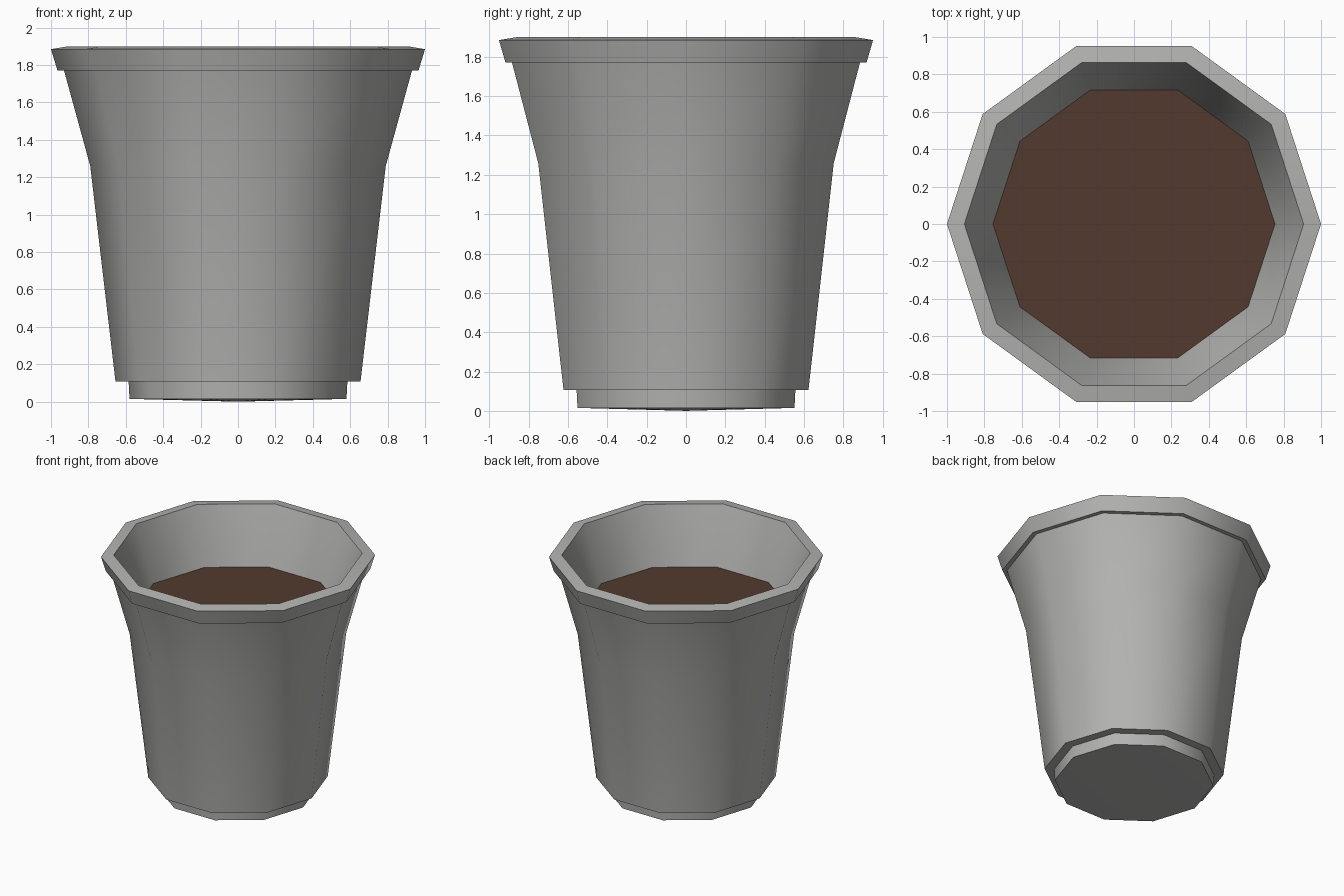
import bpy, bmesh, math

if "Cube" in bpy.data.objects:
    bpy.data.objects.remove(bpy.data.objects["Cube"])

SIDES = 10

def material(name, rgb):
    m = bpy.data.materials.new(name)
    m.diffuse_color = (*rgb, 1)
    m.use_nodes = True
    m.node_tree.nodes["Principled BSDF"].inputs["Base Color"].default_value = m.diffuse_color
    return m

def lathe(name, profile, mat):
    """Turn a (radius, height) profile round z; radius 0 closes to a point."""
    bm = bmesh.new()
    rings = []
    for r, z in profile:
        if r == 0:
            rings.append([bm.verts.new((0, 0, z))] * SIDES)
        else:
            rings.append([bm.verts.new((r * math.cos(i * math.tau / SIDES),
                                        r * math.sin(i * math.tau / SIDES), z))
                          for i in range(SIDES)])
    for a, b in zip(rings, rings[1:]):
        for i in range(SIDES):
            j = (i + 1) % SIDES
            bm.faces.new(list(dict.fromkeys((a[i], a[j], b[j], b[i]))))
    me = bpy.data.meshes.new(name)
    bm.to_mesh(me)
    bm.free()
    ob = bpy.data.objects.new(name, me)
    bpy.context.collection.objects.link(ob)
    me.materials.append(mat)
    bpy.ops.object.select_all(action='DESELECT')
    ob.select_set(True)
    bpy.context.view_layer.objects.active = ob
    bpy.ops.object.shade_smooth_by_angle(angle=math.radians(40))
    return ob

grey = material("pot grey", (0.45, 0.45, 0.44))
brown = material("soil brown", (0.085, 0.042, 0.026))

# pot: foot, tapered wall, flared top, rim, inner wall and inner floor
lathe("pot", [(0, 0.0), (0.58, 0.015), (0.585, 0.107), (0.655, 0.107),
              (0.79, 1.26), (0.93, 1.77), (0.965, 1.77), (1.0, 1.885),
              (0.907, 1.90), (0.74, 1.42), (0.69, 1.2), (0, 1.2)], grey)

# soil surface inside the pot
lathe("soil", [(0, 1.30), (0.71, 1.30), (0.756, 1.46), (0, 1.46)], brown)
